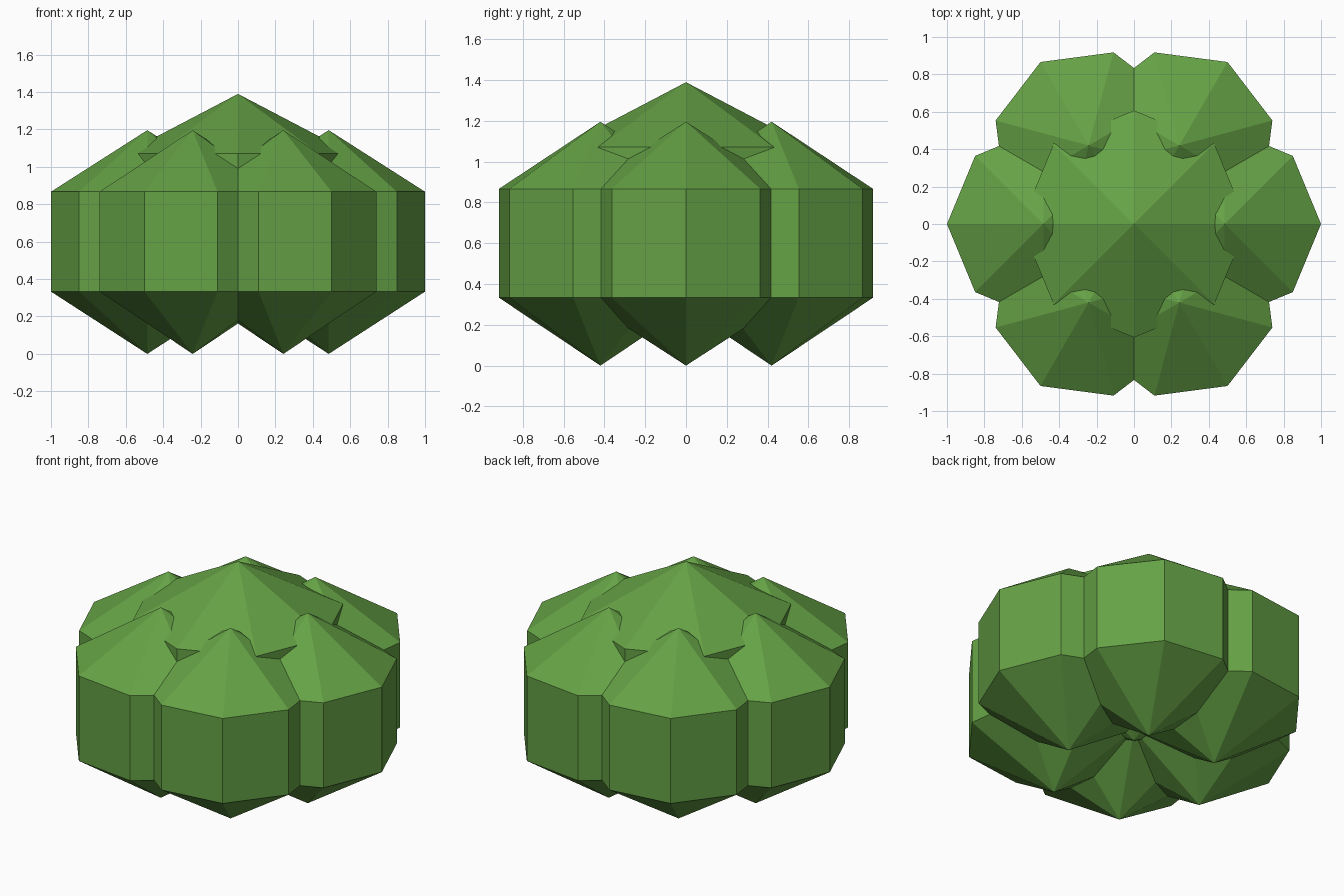
import bpy, bmesh, math
from mathutils import Matrix

if "Cube" in bpy.data.objects:
    bpy.data.objects.remove(bpy.data.objects["Cube"])

leaf = bpy.data.materials.new("leaf_green")
leaf.diffuse_color = (0.13, 0.36, 0.06, 1)
leaf.use_nodes = True
leaf.node_tree.nodes["Principled BSDF"].inputs["Base Color"].default_value = leaf.diffuse_color


def clump(name, radius, heights, distance=0.0, angle=0.0):
    """Eight-sided faceted ball: bottom tip, two rings, top tip."""
    bottom, low, high, top = heights
    bm = bmesh.new()
    rings = []
    for z in (low, high):
        rings.append([bm.verts.new((radius * math.cos(i * math.pi / 4),
                                    radius * math.sin(i * math.pi / 4), z))
                      for i in range(8)])
    tip_low = bm.verts.new((0, 0, bottom))
    tip_high = bm.verts.new((0, 0, top))
    a, b = rings
    for i in range(8):
        j = (i + 1) % 8
        bm.faces.new((a[i], a[j], b[j], b[i]))
        bm.faces.new((b[i], b[j], tip_high))
        bm.faces.new((a[j], a[i], tip_low))
    # move outward, then swing around the bush centre
    bm.transform(Matrix.Rotation(angle, 4, 'Z') @ Matrix.Translation((distance, 0, 0)))
    mesh = bpy.data.meshes.new(name)
    bm.to_mesh(mesh)
    bm.free()
    mesh.materials.append(leaf)
    obj = bpy.data.objects.new(name, mesh)
    bpy.context.collection.objects.link(obj)
    return obj


# raised middle clump
clump("centre_clump", 0.607, (0.245, 0.56, 1.072, 1.39))

# six clumps around it
for k in range(6):
    clump(f"outer_clump_{k + 1}", 0.515, (0.0, 0.333, 0.867, 1.196),
          distance=0.485, angle=k * math.pi / 3)
